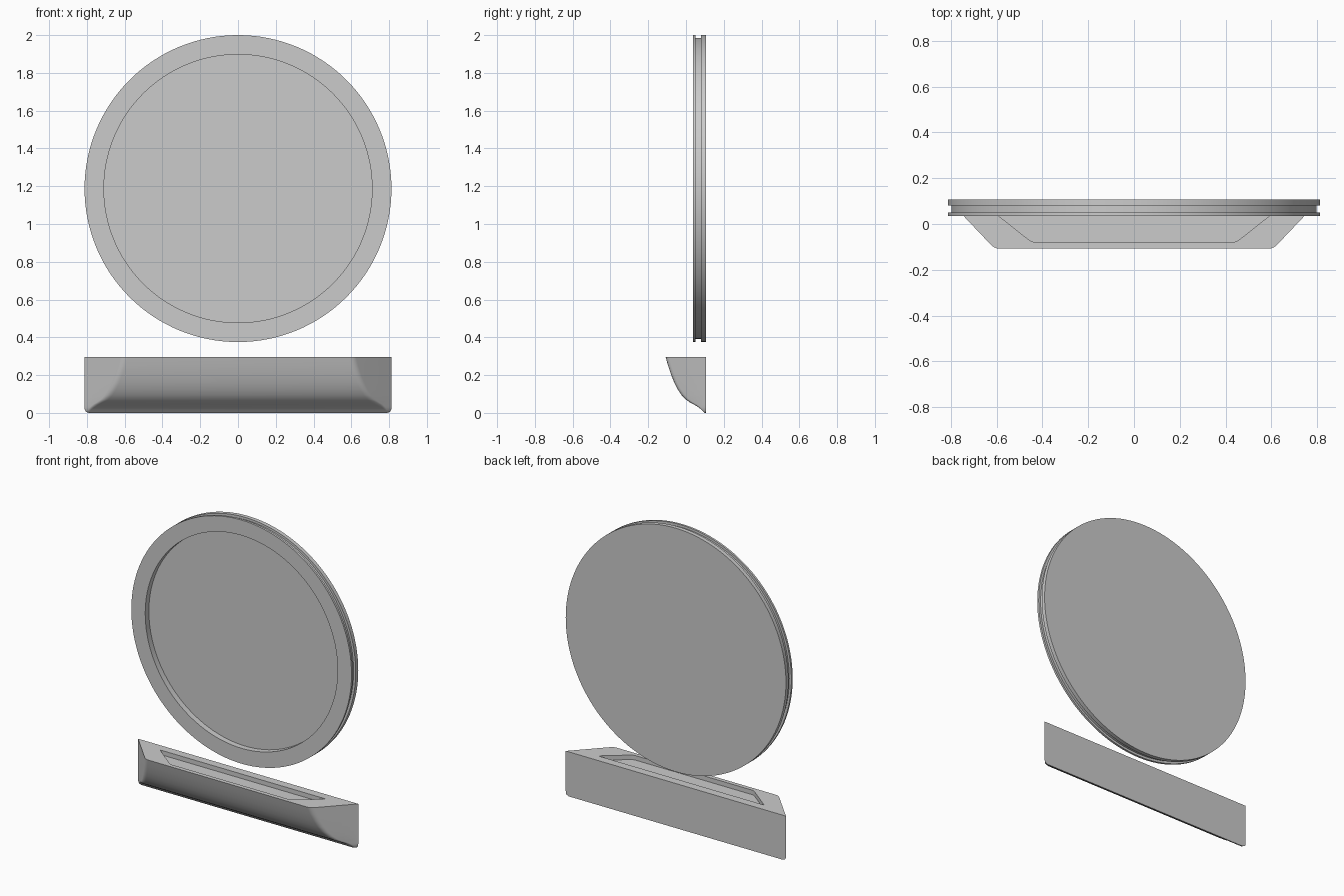
import bpy
import bmesh
import math
from mathutils import Vector

if "Cube" in bpy.data.objects:
    bpy.data.objects.remove(bpy.data.objects["Cube"])

BACK = 0.107      # rear plane of the model
HALF = 0.8125     # half width of disc and shelf


def make_object(name, rings, cap_start=True, cap_end=True):
    """Skin a stack of closed rings that all have the same point count."""
    bm = bmesh.new()
    loops = [[bm.verts.new(p) for p in ring] for ring in rings]
    n = len(loops[0])
    for a, b in zip(loops, loops[1:]):
        for i in range(n):
            j = (i + 1) % n
            bm.faces.new((a[i], a[j], b[j], b[i]))
    if cap_start:
        bm.faces.new(loops[0][::-1])
    if cap_end:
        bm.faces.new(loops[-1])
    bmesh.ops.recalc_face_normals(bm, faces=bm.faces)
    mesh = bpy.data.meshes.new(name)
    bm.to_mesh(mesh)
    bm.free()
    obj = bpy.data.objects.new(name, mesh)
    bpy.context.collection.objects.link(obj)
    bpy.ops.object.select_all(action='DESELECT')
    obj.select_set(True)
    bpy.context.view_layer.objects.active = obj
    bpy.ops.object.shade_smooth_by_angle(angle=math.radians(30))
    return obj


def circle(radius, y, z, n=128):
    return [(radius * math.cos(2 * math.pi * i / n), y,
             z + radius * math.sin(2 * math.pi * i / n)) for i in range(n)]


def trapezoid(z, front, back, half_front, half_back, radius, steps=6):
    """Plan outline with its two front corners rounded."""
    left, right = Vector((-half_back, back, z)), Vector((half_back, back, z))
    fl, fr = Vector((-half_front, front, z)), Vector((half_front, front, z))
    pts = [left]
    for a, p, b in ((left, fl, fr), (fl, fr, right)):
        start = p + (a - p).normalized() * radius
        end = p + (b - p).normalized() * radius
        for i in range(steps + 1):
            t = i / steps
            pts.append(start * (1 - t) ** 2 + p * 2 * t * (1 - t) + end * t * t)
    pts.append(right)
    return pts


# Round disc: recessed front, grooved rim, flat back
disc_profile = [(0.71, 0.075), (0.71, 0.036), (HALF, 0.036), (HALF, 0.05),
                (0.797, 0.05), (0.797, 0.08), (HALF, 0.08), (HALF, BACK)]
make_object("round_disc", [circle(r, y, 1.1875) for r, y in disc_profile])

# Shelf: curved underside with mitred ends (z, front y, half width at back)
shelf_profile = [(0.0, 0.099, 0.79), (0.006, 0.093, 0.805), (0.016, 0.083, 0.811),
                 (0.03, 0.066, HALF), (0.043, 0.044, HALF), (0.056, 0.02, HALF),
                 (0.072, -0.003, HALF), (0.095, -0.024, HALF), (0.125, -0.044, HALF),
                 (0.16, -0.062, HALF), (0.2, -0.078, HALF), (0.25, -0.095, HALF),
                 (0.297, -0.108, HALF)]
rings = []
for z, front, half in shelf_profile:
    depth = BACK - front
    rings.append(trapezoid(z, front, BACK, half - depth * 0.95, half,
                           min(0.025, depth * 0.4)))

# Shallow tray sunk into the shelf top
for z in (0.297, 0.267):
    rings.append(trapezoid(z, -0.08, 0.052, 0.445, 0.612, 0.02))
make_object("shelf", rings)
